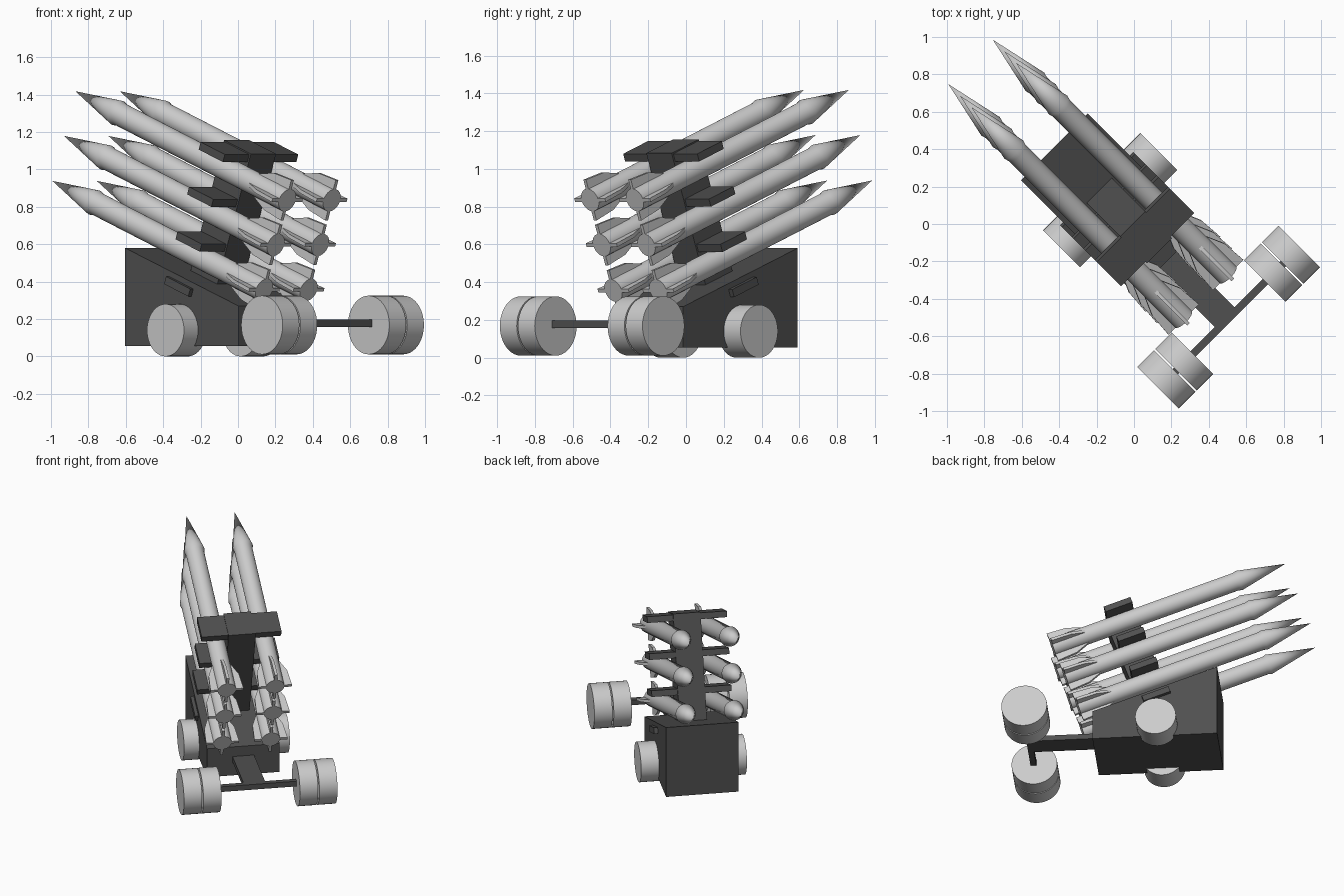
import bpy, bmesh, math
from mathutils import Matrix, Vector

if "Cube" in bpy.data.objects:
    bpy.data.objects.remove(bpy.data.objects["Cube"])

# Vehicle frame: X points to the missile noses, Y sideways, turned 135 degrees in plan
YAW = Matrix.Rotation(math.radians(135), 4, 'Z')
# Launcher frame: additionally pitched up 20 degrees
TILT = YAW @ Matrix.Rotation(math.radians(-20), 4, 'Y')

dark = bpy.data.materials.new("dark_paint")
dark.diffuse_color = (0.08, 0.08, 0.08, 1)
dark.use_nodes = True
dark.node_tree.nodes["Principled BSDF"].inputs["Base Color"].default_value = dark.diffuse_color


def finish(name, bm, frame, mat=None, smooth=False):
    bmesh.ops.recalc_face_normals(bm, faces=bm.faces[:])
    bm.transform(frame)
    mesh = bpy.data.meshes.new(name)
    bm.to_mesh(mesh)
    bm.free()
    ob = bpy.data.objects.new(name, mesh)
    bpy.context.collection.objects.link(ob)
    if mat:
        mesh.materials.append(mat)
    if smooth:
        bpy.ops.object.select_all(action='DESELECT')
        ob.select_set(True)
        bpy.context.view_layer.objects.active = ob
        bpy.ops.object.shade_smooth_by_angle(angle=math.radians(30))
    return ob


def prism(bm, profile, y0, y1, turn=Matrix()):
    """Extrude an XZ profile from y0 to y1."""
    face = bm.faces.new([bm.verts.new(turn @ Vector((x, y0, z))) for x, z in profile])
    ext = bmesh.ops.extrude_face_region(bm, geom=[face])
    verts = [g for g in ext['geom'] if isinstance(g, bmesh.types.BMVert)]
    bmesh.ops.translate(bm, verts=verts, vec=turn @ Vector((0, y1 - y0, 0)))


def block(name, xr, yr, zr, frame, mat=dark):
    bm = bmesh.new()
    prism(bm, [(xr[0], zr[0]), (xr[1], zr[0]), (xr[1], zr[1]), (xr[0], zr[1])], *yr)
    return finish(name, bm, frame, mat)


def wheel(name, x, z, r, y0, y1):
    bm = bmesh.new()
    m = Matrix.Translation((x, (y0 + y1) / 2, z)) @ Matrix.Rotation(math.pi / 2, 4, 'X')
    bmesh.ops.create_cone(bm, cap_ends=True, segments=40, radius1=r, radius2=r,
                          depth=abs(y1 - y0), matrix=m)
    return finish(name, bm, YAW, None, True)


def missile(name, y, z):
    # body of revolution around X
    bm = bmesh.new()
    profile = [(0, 0), (0, .063), (1.34, .063), (1.365, .07), (1.706, 0)]
    verts = [bm.verts.new((x, 0, r)) for x, r in profile]
    edges = [bm.edges.new(p) for p in zip(verts, verts[1:])]
    bmesh.ops.spin(bm, geom=verts + edges, cent=(0, 0, 0), axis=(1, 0, 0),
                   angle=2 * math.pi, steps=32)
    bmesh.ops.remove_doubles(bm, verts=bm.verts[:], dist=1e-4)
    # four tail fins
    for i in range(4):
        turn = Matrix.Rotation(i * math.pi / 2, 4, 'X')
        prism(bm, [(0, .04), (0, .115), (.14, .105), (.25, .06), (.25, .04)], -.01, .01, turn)
    finish(name, bm, TILT @ Matrix.Translation((-.228, y, z)), None, True)


# Wedge-shaped hull
bm = bmesh.new()
prism(bm, [(-.265, .055), (.593, .055), (.593, .58), (-.265, .27)], -.243, .262)
finish("hull", bm, YAW, dark)

# Tow beam and axle
block("tow_beam", (-.73, -.2), (-.065, .085), (.158, .197), YAW)
block("axle", (-.735, -.695), (-.53, .515), (.158, .197), YAW)

# Front wheels and doubled rear wheels
for side, s in (("left", 1), ("right", -1)):
    wheel("front_wheel_" + side, .18, .14, .14, s * .2, s * .368)
    for part, a, b in (("inner", .273, .399), ("outer", .408, .534)):
        wheel(f"rear_wheel_{side}_{part}", -.709, .168, .157, s * a - .006, s * b - .006)

# Launcher column with cross arms
block("column", (.185, .4), (-.09, .1), (.25, 1.085), TILT)
for i in range(4):
    n = .27 + i * .255
    block(f"cross_arm_{i + 1}", (.195, .39), (-.27, .285), (n, n + .043), TILT)

# Six missiles, hung in three rows on both sides
for row, n in enumerate((.461, .717, .971)):
    for side, y in (("left", .173), ("right", -.163)):
        missile(f"missile_{side}_{row + 1}", y, n)
